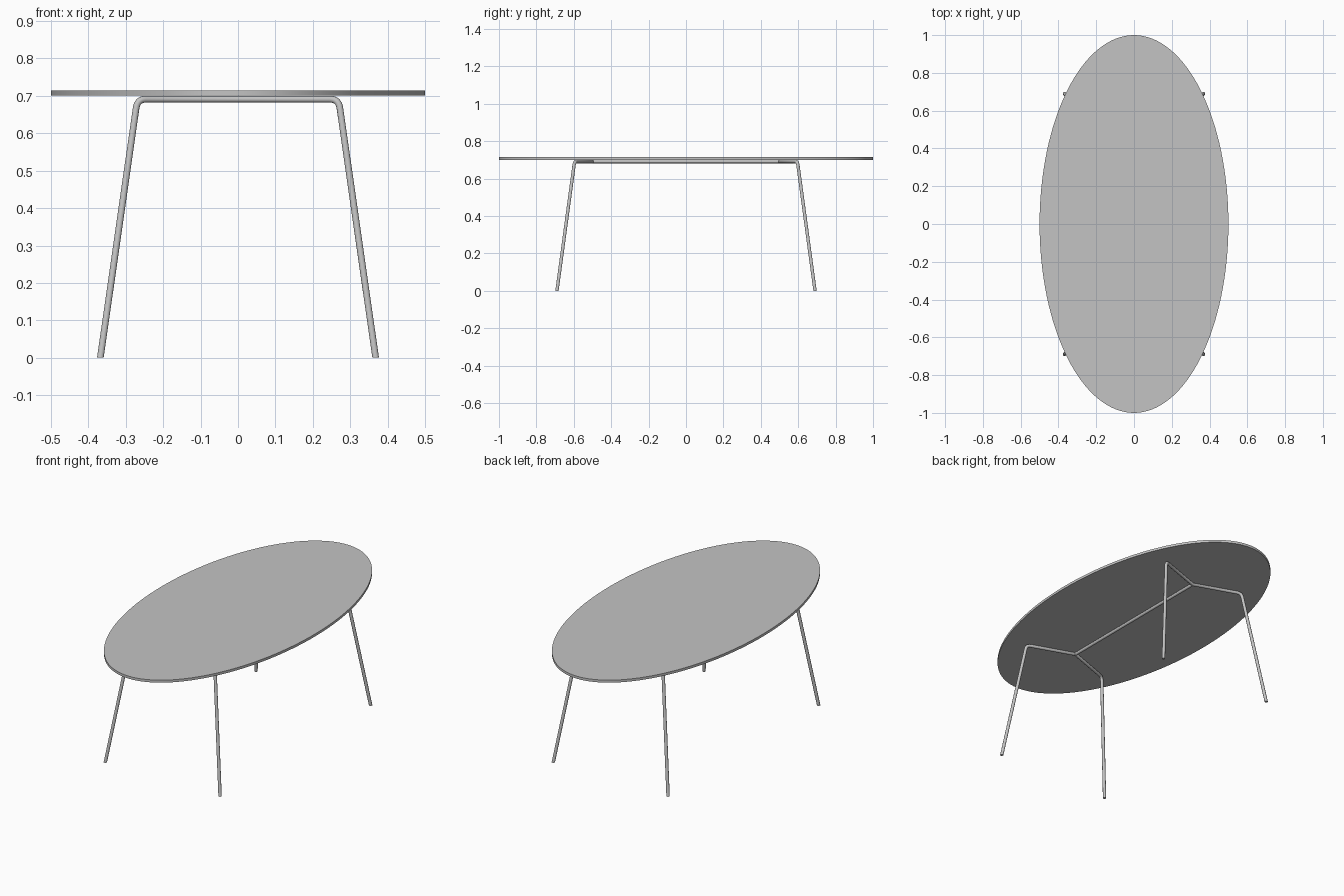
import bpy, bmesh, math
from mathutils import Vector

cube = bpy.data.objects.get("Cube")
if cube:
    bpy.data.objects.remove(cube, do_unlink=True)

R = 0.009          # tube radius
Z = 0.691          # height of the horizontal tubes

grey = bpy.data.materials.new("plain grey")
grey.use_nodes = True
colour = (0.55, 0.55, 0.55, 1)
grey.diffuse_color = colour
grey.node_tree.nodes["Principled BSDF"].inputs["Base Color"].default_value = colour


def add_mesh(name, bm, angle=40):
    bmesh.ops.recalc_face_normals(bm, faces=bm.faces[:])
    mesh = bpy.data.meshes.new(name)
    bm.to_mesh(mesh)
    bm.free()
    mesh.materials.clear()
    mesh.materials.append(grey)
    ob = bpy.data.objects.new(name, mesh)
    bpy.context.collection.objects.link(ob)
    bpy.ops.object.select_all(action='DESELECT')
    ob.select_set(True)
    bpy.context.view_layer.objects.active = ob
    bpy.ops.object.shade_smooth_by_angle(angle=math.radians(angle))
    return ob


def rounded(a, corner, b, reach=0.024, steps=8):
    """Points of a soft bend at corner, between directions to a and b."""
    p = corner + (a - corner).normalized() * reach
    q = corner + (b - corner).normalized() * reach
    return [p.lerp(corner, t).lerp(corner.lerp(q, t), t)
            for t in (i / steps for i in range(steps + 1))]


def tube(name, points):
    """Round tube along a path, cut flat at the floor and closed at its ends."""
    curve = bpy.data.curves.new(name + "_path", 'CURVE')
    curve.dimensions = '3D'
    curve.bevel_depth = R
    curve.bevel_resolution = 4
    spline = curve.splines.new('POLY')
    spline.points.add(len(points) - 1)
    for sp, p in zip(spline.points, points):
        sp.co = (*p, 1)
    path = bpy.data.objects.new(name + "_path", curve)
    bpy.context.collection.objects.link(path)
    deps = bpy.context.evaluated_depsgraph_get()
    mesh = bpy.data.meshes.new_from_object(path.evaluated_get(deps))
    bm = bmesh.new()
    bm.from_mesh(mesh)
    bpy.data.objects.remove(path, do_unlink=True)
    bpy.data.meshes.remove(mesh)
    bmesh.ops.bisect_plane(bm, geom=bm.verts[:] + bm.edges[:] + bm.faces[:],
                           plane_co=(0, 0, 0), plane_no=(0, 0, 1), clear_inner=True)
    bmesh.ops.holes_fill(bm, edges=[e for e in bm.edges if e.is_boundary], sides=0)
    return add_mesh(name, bm)


# Oval table top
bm = bmesh.new()
bmesh.ops.create_cone(bm, cap_ends=True, segments=128, radius1=1, radius2=1, depth=0.0145)
bmesh.ops.scale(bm, vec=(0.5, 1, 1), verts=bm.verts[:])
bmesh.ops.translate(bm, vec=(0, 0, 0.7077), verts=bm.verts[:])
add_mesh("table_top", bm)

# Leg frames: each is one bent tube, foot to foot, meeting the spine in a V
for name, s in (("front_leg_frame", -1), ("back_leg_frame", 1)):
    node = Vector((0, 0.5 * s, Z))
    sides = []
    for x in (-1, 1):
        foot = Vector((0.368 * x, 0.69 * s, 0))
        corner = Vector((0.269 * x, 0.596 * s, Z))
        below = foot + (foot - corner) * 0.03
        sides.append([below] + rounded(foot, corner, node))
    tube(name, sides[0] + [node] + sides[1][::-1])

# Spine joining the two frames under the top
tube("spine", [Vector((0, -0.5, Z)), Vector((0, 0.5, Z))])
